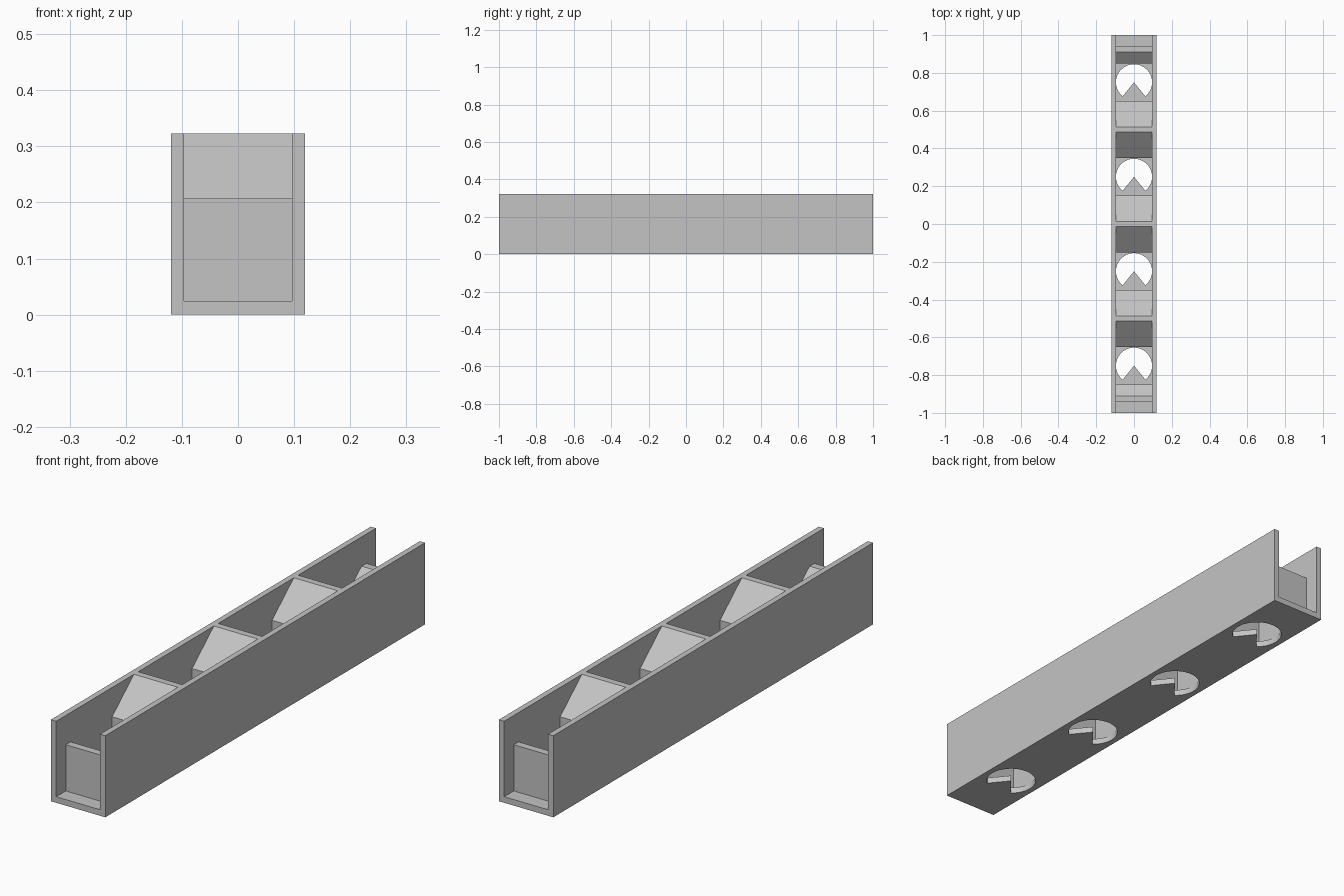
import bpy, bmesh, math
from mathutils import Vector

if "Cube" in bpy.data.objects:
    bpy.data.objects.remove(bpy.data.objects["Cube"], do_unlink=True)

HALF_W, INNER, FLOOR, TOP = 0.119, 0.096, 0.024, 0.323
SHOULDER = 0.207          # where the ramps begin
HOLES = [-0.75, -0.25, 0.25, 0.75]

grey = bpy.data.materials.new("plain_grey")
grey.use_nodes = True
grey.diffuse_color = (0.55, 0.55, 0.55, 1)
grey.node_tree.nodes["Principled BSDF"].inputs["Base Color"].default_value = grey.diffuse_color


def prism(name, outline, extrusion):
    """Extrude a closed outline of 3D points into a solid."""
    bm = bmesh.new()
    face = bm.faces.new([bm.verts.new(p) for p in outline])
    ext = bmesh.ops.extrude_face_region(bm, geom=[face], use_keep_orig=True)
    moved = [g for g in ext["geom"] if isinstance(g, bmesh.types.BMVert)]
    bmesh.ops.translate(bm, verts=moved, vec=Vector(extrusion))
    bmesh.ops.recalc_face_normals(bm, faces=bm.faces)
    mesh = bpy.data.meshes.new(name)
    bm.to_mesh(mesh)
    bm.free()
    mesh.materials.append(grey)
    obj = bpy.data.objects.new(name, mesh)
    bpy.context.collection.objects.link(obj)
    return obj


def cross_block(name, side_profile):
    """Block spanning the channel, from a (y, z) side profile."""
    return prism(name, [(-INNER, y, z) for y, z in side_profile], (2 * INNER, 0, 0))


# Open channel: floor and two side walls
half = [(HALF_W, 0), (HALF_W, TOP), (INNER, TOP), (INNER, FLOOR)]
section = half + [(-x, z) for x, z in reversed(half)]
channel = prism("channel", [(x, -1, z) for x, z in section], (0, 2, 0))

# Round floor holes, each with a wedge left standing from the front side
wedge = math.radians(39)
steps = 48
for i, cy in enumerate(HOLES):
    start, sweep = -math.pi / 2 + wedge, 2 * (math.pi - wedge)
    outline = [(0, cy, -0.05)]
    for k in range(steps + 1):
        a = start + sweep * k / steps
        outline.append((0.0955 * math.cos(a), cy + 0.0955 * math.sin(a), -0.05))
    cutter = prism(f"hole_cutter_{i}", outline, (0, 0, 0.1))
    cutter.hide_render = True
    mod = channel.modifiers.new("hole", 'BOOLEAN')
    mod.operation, mod.solver, mod.object = 'DIFFERENCE', 'EXACT', cutter
    bpy.context.view_layer.objects.active = channel
    bpy.ops.object.modifier_apply(modifier=mod.name)
    bpy.data.objects.remove(cutter, do_unlink=True)

# Ridged dividers between the holes
for i, cy in enumerate([-0.5, 0, 0.5]):
    side = [(0.15, FLOOR), (0.15, SHOULDER), (0.0135, TOP)]
    profile = side + [(-y, z) for y, z in reversed(side)]
    cross_block(f"divider_{i}", [(cy + y, z) for y, z in profile])

# Lower end stops, ramped towards the nearest hole
for name, s in (("front_stop", -1), ("back_stop", 1)):
    profile = [(0.85, FLOOR), (0.85, 0.156), (0.91, SHOULDER), (0.94, SHOULDER), (0.94, FLOOR)]
    cross_block(name, [(s * y, z) for y, z in profile])

# Smooth the round holes, keep all corners sharp
bpy.ops.object.select_all(action='DESELECT')
channel.select_set(True)
bpy.context.view_layer.objects.active = channel
bpy.ops.object.shade_smooth_by_angle(angle=math.radians(30))
